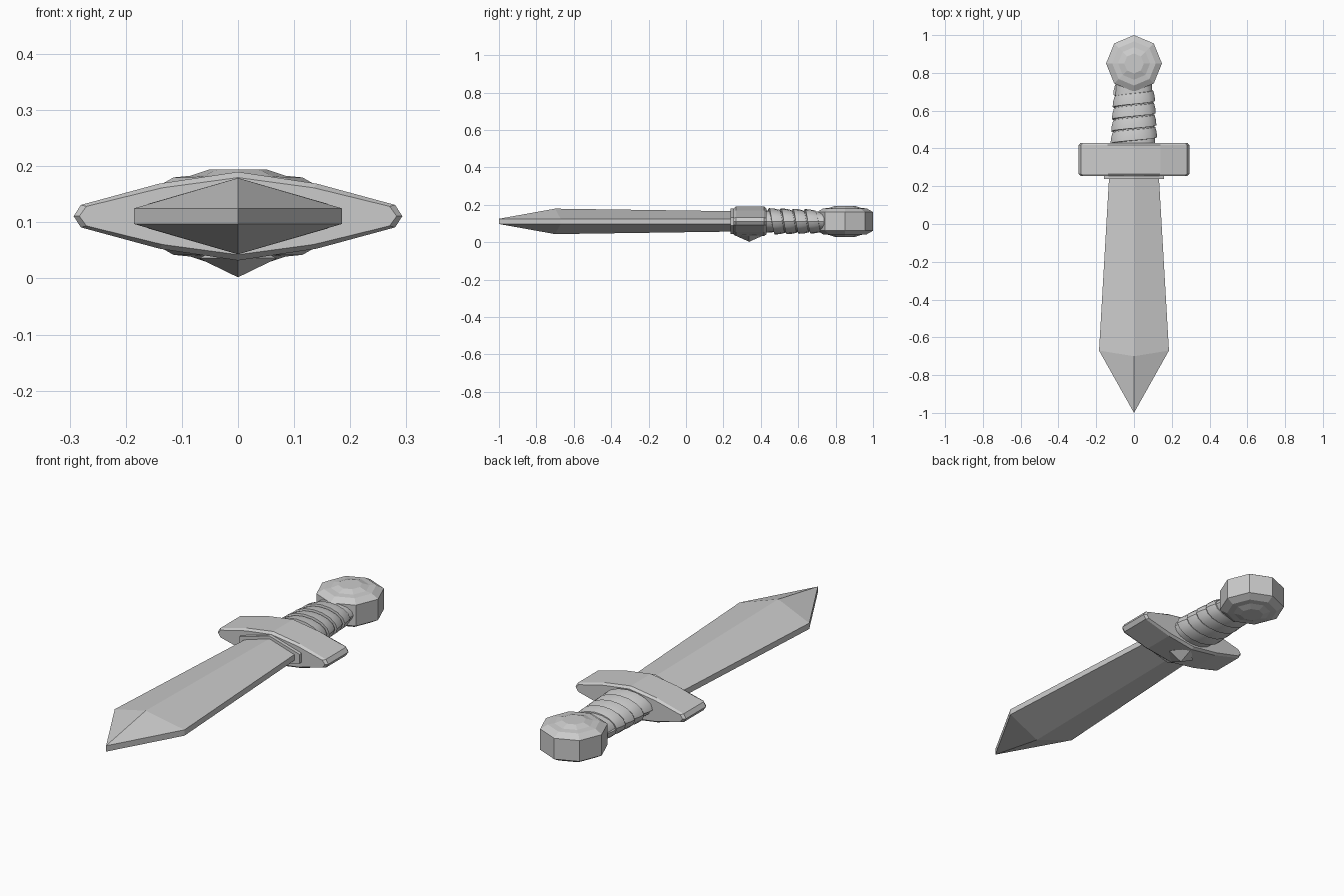
import bpy, bmesh
from math import sin, cos, pi, tau
from mathutils import Vector

if "Cube" in bpy.data.objects:
    bpy.data.objects.remove(bpy.data.objects["Cube"])

ZC = 0.111  # height of the sword's mid-plane


def finish(name, bm, smooth=False):
    bmesh.ops.remove_doubles(bm, verts=bm.verts, dist=1e-5)
    bmesh.ops.recalc_face_normals(bm, faces=bm.faces)
    me = bpy.data.meshes.new(name)
    bm.to_mesh(me)
    bm.free()
    ob = bpy.data.objects.new(name, me)
    bpy.context.collection.objects.link(ob)
    if smooth:
        bpy.context.view_layer.objects.active = ob
        ob.select_set(True)
        bpy.ops.object.shade_smooth_by_angle(angle=0.6)
        ob.select_set(False)
    return ob


def loft(name, rings, smooth=False):
    """Skin closed rings of equal length and cap both ends."""
    bm = bmesh.new()
    vs = [[bm.verts.new(p) for p in r] for r in rings]
    n = len(vs[0])
    for a, b in zip(vs, vs[1:]):
        for i in range(n):
            j = (i + 1) % n
            bm.faces.new((a[i], a[j], b[j], b[i]))
    bm.faces.new(vs[0])
    bm.faces.new(vs[-1])
    bmesh.ops.dissolve_degenerate(bm, dist=1e-5, edges=bm.edges)
    return finish(name, bm, smooth)


def hex_ring(w, h, e, y, ridge_y=None):
    """Six-sided lens section: half width, half height, half edge thickness."""
    ry = y if ridge_y is None else ridge_y
    return [(w, y, ZC - e), (w, y, ZC + e), (0, ry, ZC + h),
            (-w, y, ZC + e), (-w, y, ZC - e), (0, ry, ZC - h)]


# Blade: leaf shape with a central ridge and flat cutting edges
bm = bmesh.new()
e = 0.014
a = [bm.verts.new(p) for p in hex_ring(0.13, 0.054, e, 0.28)]
b = [bm.verts.new(p) for p in hex_ring(0.185, 0.068, e, -0.67, -0.70)]
lo, hi = bm.verts.new((0, -1, ZC - e)), bm.verts.new((0, -1, ZC + e))
for i in range(6):
    j = (i + 1) % 6
    bm.faces.new((a[i], a[j], b[j], b[i]))
bm.faces.new(a)
for f in ((b[0], b[1], hi, lo), (b[1], b[2], hi), (b[2], b[3], hi),
          (b[3], b[4], lo, hi), (b[4], b[5], lo), (b[5], b[0], lo)):
    bm.faces.new(f)
finish("blade", bm)

# Collar where the blade meets the guard
loft("blade_collar", [hex_ring(0.16, 0.068, 0.022, y) for y in (0.238, 0.27)])

# Guard: lens outline with chamfered rims
half = [(0.293, 0), (0.28, 0.02), (0.14, 0.058), (0, 0.079)]
top = half + [(-x, z) for x, z in half[-2::-1]]
outline = top + [(x, -z) for x, z in top[-2:0:-1]]


def guard_ring(y, sx, sz):
    return [(x * sx, y, ZC + z * sz) for x, z in outline]


loft("guard", [guard_ring(0.254, 0.965, 0.87), guard_ring(0.266, 1, 1),
               guard_ring(0.418, 1, 1), guard_ring(0.43, 0.965, 0.87)])

# Gem under the guard
bm = bmesh.new()
base = [bm.verts.new((0.07 * cos(k * pi / 2), 0.338 + 0.076 * sin(k * pi / 2), 0.036))
        for k in range(4)]
tip, root = bm.verts.new((0, 0.338, 0.002)), bm.verts.new((0, 0.338, 0.07))
for i in range(4):
    for apex in (tip, root):
        bm.faces.new((base[i], base[(i + 1) % 4], apex))
finish("guard_gem", bm)


# Grip core, tapering towards the pommel
def grip_point(y, ang, lift=0.0):
    t = (y - 0.43) / 0.3
    return (sin(ang) * (0.112 - 0.017 * t + lift), y,
            ZC + cos(ang) * (0.059 - 0.008 * t + lift))


loft("grip_core", [[grip_point(y, tau * k / 16) for k in range(16)]
                   for y in (0.42, 0.77)], True)

# Leather wrap: one strip wound round the grip, thicker at one edge
pitch, turns, steps = 0.064, 4, 16
section = [(0, -0.006), (0.002, 0.012), (0.03, 0.011), (0.058, 0.005), (0.06, -0.006)]
loft("grip_wrap", [[grip_point(0.425 + pitch * k / steps + dy, tau * k / steps - pi / 2, r)
                    for dy, r in section] for k in range(turns * steps + 1)], True)

# Pommel: octagonal disc with a faceted boss on both faces
side = [(0.148, 0.05), (0.115, 0.069), (0.085, 0.072), (0.052, 0.083)]
profile = [(r, -z) for r, z in side[::-1]] + side
loft("pommel", [[(r * sin(tau * k / 8), 0.85 + r * 1.014 * cos(tau * k / 8), ZC + z)
                 for k in range(8)] for r, z in profile])
